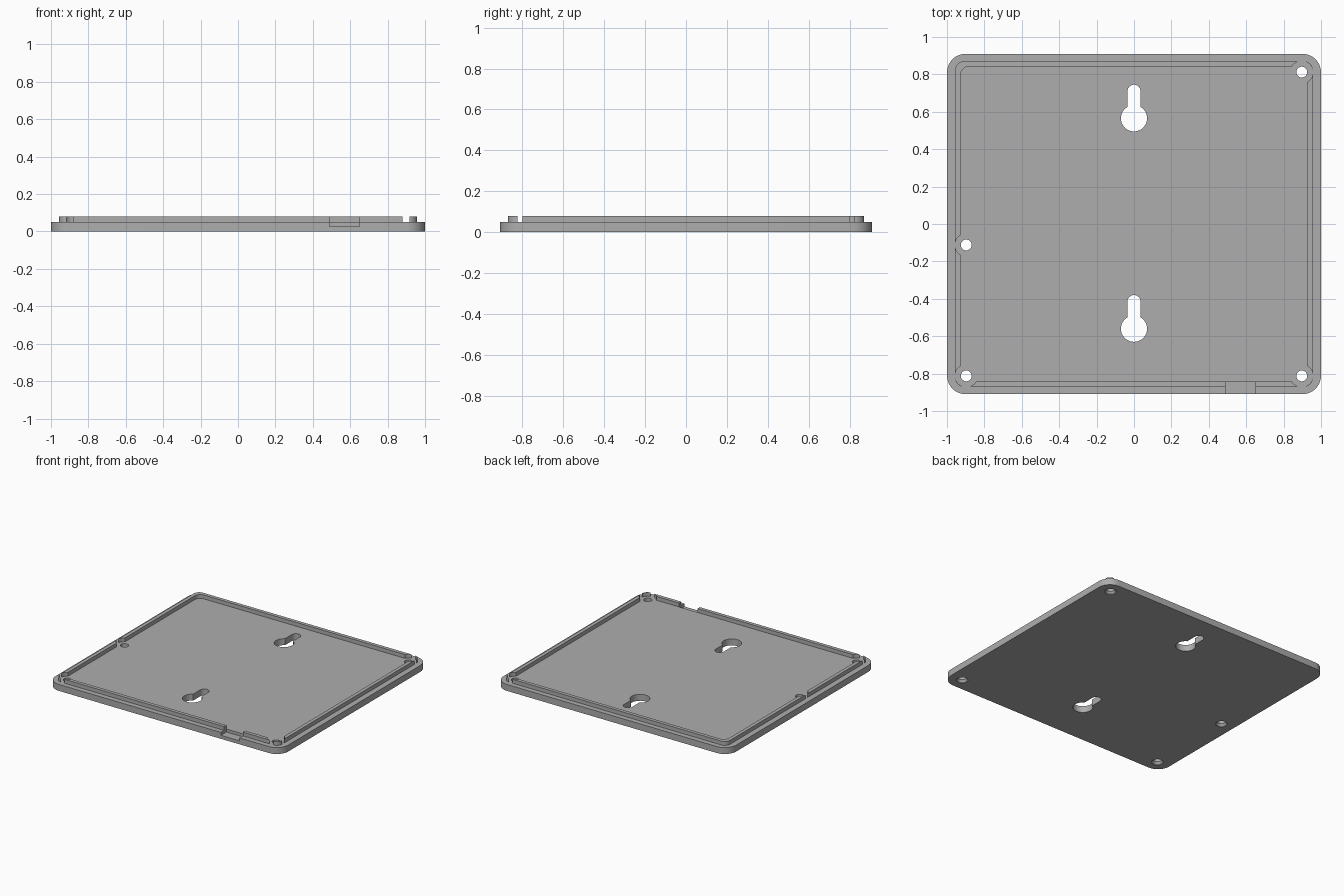
import bpy, bmesh
from math import sin, cos, pi, asin

cube = bpy.data.objects.get("Cube")
if cube:
    bpy.data.objects.remove(cube, do_unlink=True)

GREY = bpy.data.materials.new("plain_grey")
GREY.use_nodes = True
colour = (0.42, 0.42, 0.42, 1)
GREY.diffuse_color = colour
GREY.node_tree.nodes["Principled BSDF"].inputs["Base Color"].default_value = colour

BASE_TOP, LIP_TOP = 0.05, 0.08
SCREWS = [(0.897, 0.812), (0.897, -0.812), (-0.897, -0.812), (-0.897, -0.112)]


def arc(cx, cy, r, start, end, n):
    return [(cx + r * cos(start + (end - start) * i / n),
             cy + r * sin(start + (end - start) * i / n)) for i in range(n + 1)]


def rounded_rect(hx, hy, r):
    pts = []
    for i, (sx, sy) in enumerate([(1, 1), (-1, 1), (-1, -1), (1, -1)]):
        pts += arc(sx * (hx - r), sy * (hy - r), r, i * pi / 2, (i + 1) * pi / 2, 10)
    return pts


def keyhole(y, r=0.07, slot=0.035, reach=0.145):
    a = asin(slot / r)
    return arc(0, y, r, pi / 2 + a, 5 * pi / 2 - a, 36) + arc(0, y + reach, slot, 0, pi, 16)


def circle(x, y, r):
    return arc(x, y, r, 0, 2 * pi, 40)[:-1]


def loft(name, rings):
    """Solid through equally sized outlines, each given as (outline, z)."""
    bm = bmesh.new()
    loops = [[bm.verts.new((x, y, z)) for x, y in pts] for pts, z in rings]
    bm.faces.new(loops[0][::-1])
    bm.faces.new(loops[-1])
    for lo, hi in zip(loops, loops[1:]):
        for i in range(len(lo)):
            j = (i + 1) % len(lo)
            bm.faces.new((lo[i], lo[j], hi[j], hi[i]))
    mesh = bpy.data.meshes.new(name)
    bm.to_mesh(mesh)
    bm.free()
    mesh.materials.append(GREY)
    obj = bpy.data.objects.new(name, mesh)
    bpy.context.collection.objects.link(obj)
    return obj


def prism(name, pts, z0, z1):
    return loft(name, [(pts, z0), (pts, z1)])


def activate(obj):
    bpy.ops.object.select_all(action='DESELECT')
    obj.select_set(True)
    bpy.context.view_layer.objects.active = obj


def cut(obj, cutter):
    cutter.hide_render = True
    mod = obj.modifiers.new("cut", 'BOOLEAN')
    mod.operation = 'DIFFERENCE'
    mod.solver = 'EXACT'
    mod.object = cutter
    activate(obj)
    bpy.ops.object.modifier_apply(modifier=mod.name)
    bpy.data.objects.remove(cutter, do_unlink=True)


def cable_cutter():
    pts = [(0.49, -1), (0.65, -1), (0.65, -0.842), (0.49, -0.842)]
    return prism("cable_cutter", pts, 0.027, 0.2)


# Base plate with keyholes, countersunk screw holes and cable notch
plate = prism("base_plate", rounded_rect(1, 0.91, 0.1), 0, BASE_TOP)
for y in (0.565, -0.56):
    cut(plate, prism("keyhole_cutter", keyhole(y), -0.1, 0.2))
for x, y in SCREWS:
    wide, narrow = circle(x, y, 0.041), circle(x, y, 0.029)
    cut(plate, loft("screw_cutter", [(wide, -0.1), (wide, 0.004), (narrow, 0.02), (narrow, 0.2)]))
cut(plate, cable_cutter())

# Raised locating lip, cleared around the screws and at the cable notch
lip = prism("raised_lip", rounded_rect(0.956, 0.87, 0.046), BASE_TOP, LIP_TOP)
cut(lip, prism("inner_cutter", rounded_rect(0.928, 0.842, 0.046), -0.1, 0.2))
for x, y in SCREWS:
    cut(lip, prism("boss_cutter", circle(x, y, 0.0605), -0.1, 0.2))
cut(lip, cable_cutter())

for obj in (plate, lip):
    activate(obj)
    bpy.ops.object.shade_smooth_by_angle(angle=pi / 6)
